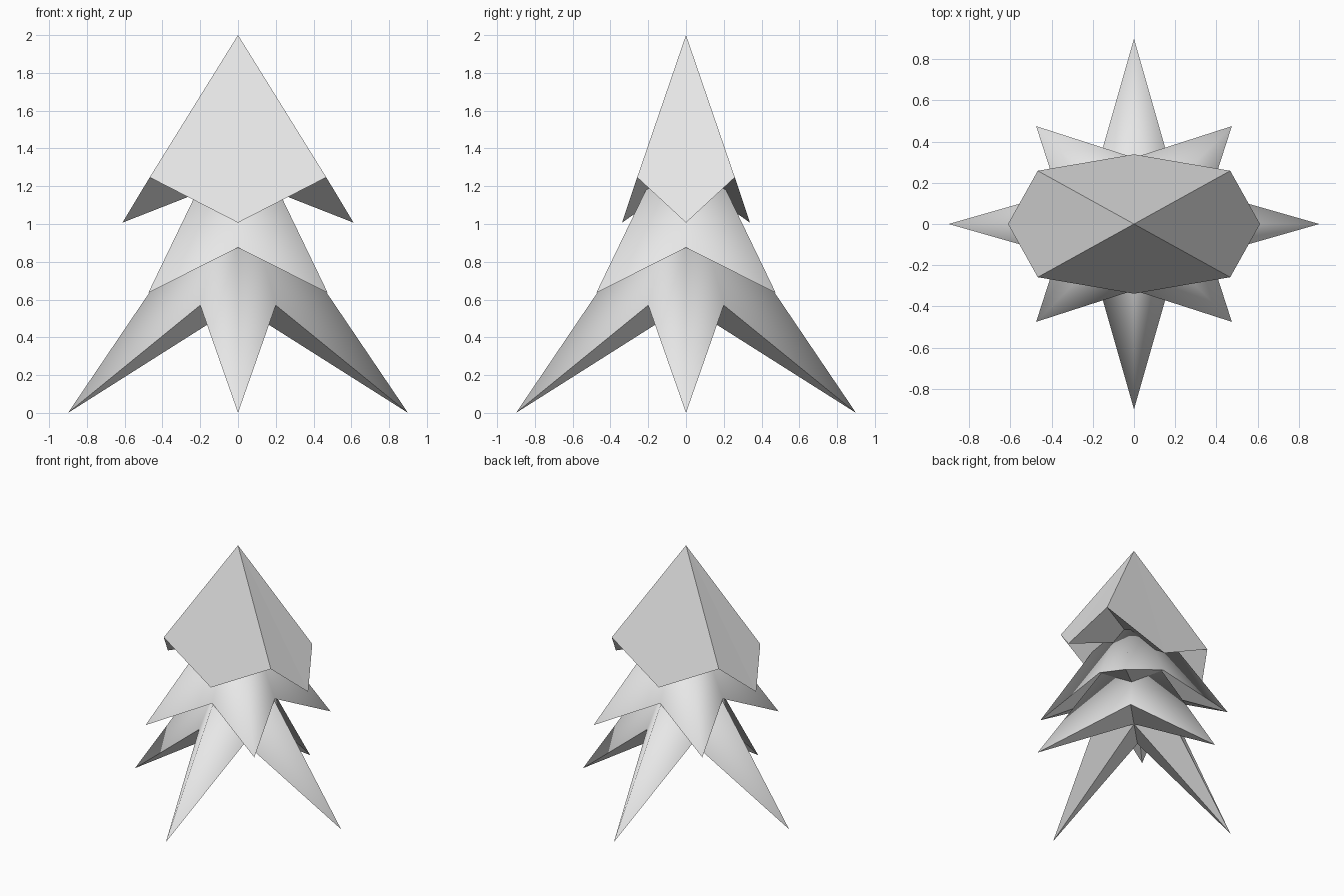
import bpy, bmesh
from math import cos, sin, pi

cube = bpy.data.objects.get("Cube")
if cube:
    bpy.data.objects.remove(cube, do_unlink=True)

# Single pale grey for the whole tree
grey = bpy.data.materials.new("pale_grey")
grey.use_nodes = True
colour = (0.8, 0.8, 0.8, 1)
grey.diffuse_color = colour
grey.node_tree.nodes["Principled BSDF"].inputs["Base Color"].default_value = colour


def star_tier(name, apex_z, tip, notch, start, smooth, scale=(1, 1)):
    """Eight-sided cone whose rim alternates between drooping tips and raised
    notches; tip and notch are (radius, z), start is the angle of the first tip."""
    bm = bmesh.new()
    apex = bm.verts.new((0, 0, apex_z))
    hub = bm.verts.new((0, 0, notch[1]))
    rim = []
    for i in range(8):
        radius, z = notch if i % 2 else tip
        angle = start + i * pi / 4
        rim.append(bm.verts.new((radius * cos(angle) * scale[0],
                                 radius * sin(angle) * scale[1], z)))
    for a, b in zip(rim, rim[1:] + rim[:1]):
        bm.faces.new((apex, a, b)).smooth = smooth
        bm.faces.new((hub, b, a)).smooth = False
        bm.edges.get((a, b)).smooth = False      # crisp rim
    mesh = bpy.data.meshes.new(name)
    bm.to_mesh(mesh)
    bm.free()
    mesh.materials.append(grey)
    obj = bpy.data.objects.new(name, mesh)
    bpy.context.collection.objects.link(obj)
    return obj


# Bottom branches: long tips along the axes
star_tier("lower_branches", 1.33, (0.9, 0), (0.283, 0.57), 0, True)
# Middle branches: tips on the diagonals
star_tier("middle_branches", 1.62, (0.672, 0.635), (0.322, 0.875), pi / 4, True)
# Faceted crown, narrower from front to back
star_tier("crown", 2.0, (0.612, 1.007), (0.661, 1.247), 0, False, (1, 0.553))
